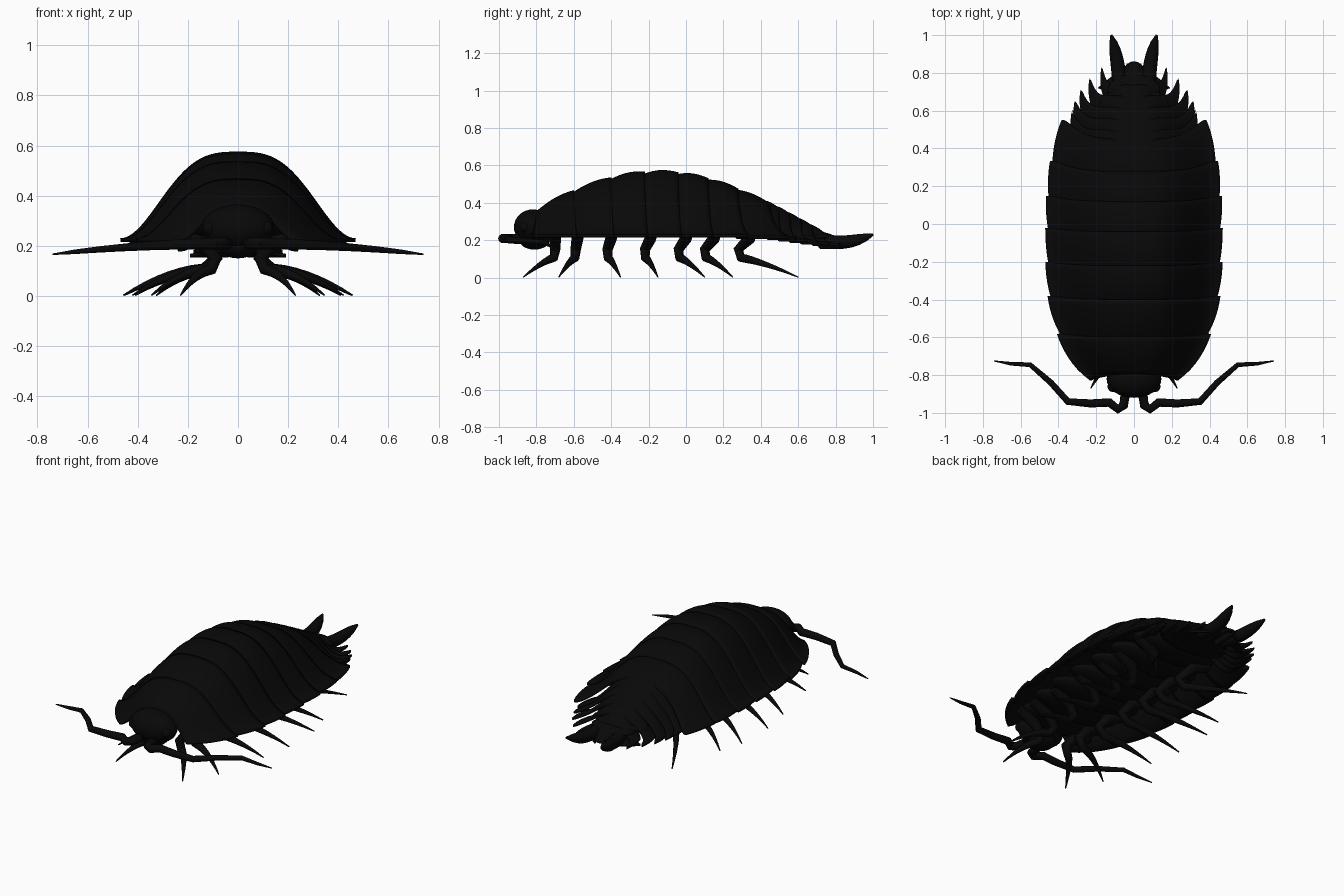
import bpy
from math import sin, cos, pi, radians

default_cube = bpy.data.objects.get("Cube")
if default_cube:
    bpy.data.objects.remove(default_cube, do_unlink=True)

# One near-black colour for the whole animal
shell_black = bpy.data.materials.new("shell black")
shell_black.use_nodes = True
dark = 0.0025
shell_black.diffuse_color = (dark, dark, dark, 1)
principled = shell_black.node_tree.nodes["Principled BSDF"]
principled.inputs["Base Color"].default_value = (dark, dark, dark, 1)


def select_only(ob):
    bpy.ops.object.select_all(action='DESELECT')
    ob.select_set(True)
    bpy.context.view_layer.objects.active = ob


def finish(ob):
    ob.data.materials.clear()
    ob.data.materials.append(shell_black)
    select_only(ob)
    bpy.ops.object.shade_smooth_by_angle(angle=radians(50))


# Overall form of the animal along its length
def back_height(y):
    return 0.17 + 0.4 * max(0, cos(pi / 2 * (y + 0.15) / 1.05)) ** 1.2


def skirt_height(y):
    return min(0.23, 0.28 - 0.13 * y)


def body_width(y):
    return 0.47 * (1 - abs((y + 0.1) / 0.75) ** 3) ** 0.4


def tail_width(y):
    return 0.34 - 2.2 * max(0, y - 0.47) ** 2


def tail_point_width(y):
    return 0.9 - y


def plate(name, front, back, front_sweep, back_sweep, lobe_power, width):
    """Arched plate whose front is tucked under and whose rounded side lobes sweep back."""
    rows, columns = 8, 56
    verts, faces = [], []
    for row in range(rows + 1):
        along = row / rows
        y = front + (back - front) * along
        tuck = 1 - 0.04 * (1 - along) ** 2
        half = width(y) * tuck
        bottom = skirt_height(back)
        rise = back_height(y) * tuck + 0.01 * sin(pi * along) - bottom
        for column in range(columns + 1):
            across = 2 * column / columns - 1
            out = abs(across)
            arch = (1 + cos(pi * out ** 1.5)) / 2
            lobe = 1.2 * out ** lobe_power - 0.3 * out ** (6 * lobe_power)
            sweep = front_sweep * out ** 3 * (1 - along) + back_sweep * lobe * along
            verts.append((half * across, y + sweep, bottom + rise * arch))
    step = columns + 1
    for row in range(rows):
        for column in range(columns):
            corner = row * step + column
            faces.append((corner, corner + 1, corner + step + 1, corner + step))
    mesh = bpy.data.meshes.new(name)
    mesh.from_pydata(verts, [], faces)
    ob = bpy.data.objects.new(name, mesh)
    bpy.context.collection.objects.link(ob)
    thickness = ob.modifiers.new("Thickness", 'SOLIDIFY')
    thickness.thickness = 0.014
    finish(ob)


def ball(name, location, size):
    bpy.ops.mesh.primitive_uv_sphere_add(segments=32, ring_count=16, location=location)
    ob = bpy.context.object
    ob.name = name
    ob.scale = size
    finish(ob)


def limb(name, points, radii):
    """Tapered jointed tube through the points, mirrored to the other side."""
    curve = bpy.data.curves.new(name, 'CURVE')
    curve.dimensions = '3D'
    curve.bevel_depth = 1
    curve.bevel_resolution = 3
    curve.use_fill_caps = True
    spline = curve.splines.new('POLY')
    spline.points.add(len(points) - 1)
    for point, place, radius in zip(spline.points, points, radii):
        point.co = (*place, 1)
        point.radius = radius
    ob = bpy.data.objects.new(name, curve)
    bpy.context.collection.objects.link(ob)
    select_only(ob)
    bpy.ops.object.convert(target='MESH')
    ob = bpy.context.object
    finish(ob)
    ob.modifiers.new("Mirror", 'MIRROR')


# Seven body plates, each tucked beneath the one ahead
front = -0.8
for i, back in enumerate((-0.6, -0.4, -0.22, -0.04, 0.12, 0.28, 0.45)):
    front_sweep = 0.03 if i else -0.03
    back_sweep = 0.02 + 0.01 * max(0, i - 3) ** 2
    overlap = 0.04 if i else 0
    plate(f"body_plate_{i + 1}", front - overlap, back, front_sweep, back_sweep, 4, body_width)
    front = back

# Narrow tail plates with pointed side lobes, ending in a triangular point
for i in range(5):
    back = 0.5 + 0.06 * i

    def lobe_width(y, back=back):
        # Lobes bulge in the middle and close in towards their tips
        return tail_width(back) - 2 * (y - back + 0.06) ** 2

    plate(f"tail_plate_{i + 1}", back - 0.12, back, 0.06, 0.1, 10, lobe_width)
plate("tail_point", 0.7, 0.86, 0.02, -0.02, 3, tail_point_width)

# Tail prongs
steps = [k / 8 for k in range(9)]
limb("tail_prong",
     [(0.075 + 0.045 * f * f, 0.68 + 0.32 * f, 0.21 + 0.02 * f - 0.03 * sin(pi * f)) for f in steps],
     [0.006 + 0.032 * (1 - f ** 5) for f in steps])
limb("inner_prong",
     [(0.035, 0.68 + 0.17 * f, 0.19) for f in steps],
     [0.003 + 0.018 * (1 - f ** 3) for f in steps])

# Ribbed underside
for i in range(7):
    y = 0.17 * (i - 4)
    ball(f"belly_segment_{i + 1}", (0, y, 0.28), (0.65 * body_width(y), 0.11, 0.055))
for i in range(4):
    y = 0.5 + 0.07 * i
    ball(f"tail_gill_{i + 1}", (0, y, skirt_height(y) + 0.03), (0.65 * tail_width(y), 0.08, 0.025))

# Head, eyes and mouth
ball("head", (0, -0.82, 0.27), (0.145, 0.1, 0.095))
ball("mouth", (0, -0.81, 0.2), (0.08, 0.08, 0.05))
for side, sign in (("left", 1), ("right", -1)):
    ball(f"{side}_eye", (sign * 0.11, -0.86, 0.27), (0.03, 0.03, 0.03))

# Feelers: a hooked base, then long jointed sections drooping outwards
elbows = [(0.045, -0.89), (0.055, -0.96), (0.085, -0.98), (0.13, -0.945), (0.23, -0.95),
          (0.35, -0.94), (0.44, -0.84), (0.55, -0.745), (0.65, -0.74), (0.74, -0.725)]
limb("feeler",
     [(x, y, 0.21 - 0.08 * x * x) for x, y in elbows],
     [0.003 + 0.023 * (1 - x / 0.74) ** 0.6 for x, y in elbows])

# Seven pairs of legs, folded in under the belly and then reaching out to a pointed toe
hips = (-0.7, -0.58, -0.4, -0.19, 0, 0.15, 0.34)
toes = (-0.87, -0.68, -0.35, -0.15, 0.1, 0.25, 0.6)
for i, (hip, toe) in enumerate(zip(hips, toes)):
    knee = hip - 0.01 * i
    reach = 0.37 - 0.02 * (i - 3.4) ** 2
    path = [(0.25, hip, 0.26), (0.14, hip, 0.21), (0.09, knee, 0.15)]
    girth = [0.03, 0.032, 0.028]
    for f in steps[1:]:
        path.append((0.09 + reach * f, knee + (toe - knee) * f ** 1.5, 0.003 + 0.105 * (1 - f ** 2)))
        girth.append(0.003 + 0.022 * (1 - f ** 1.5))
    limb(f"leg_{i + 1}", path, girth)
